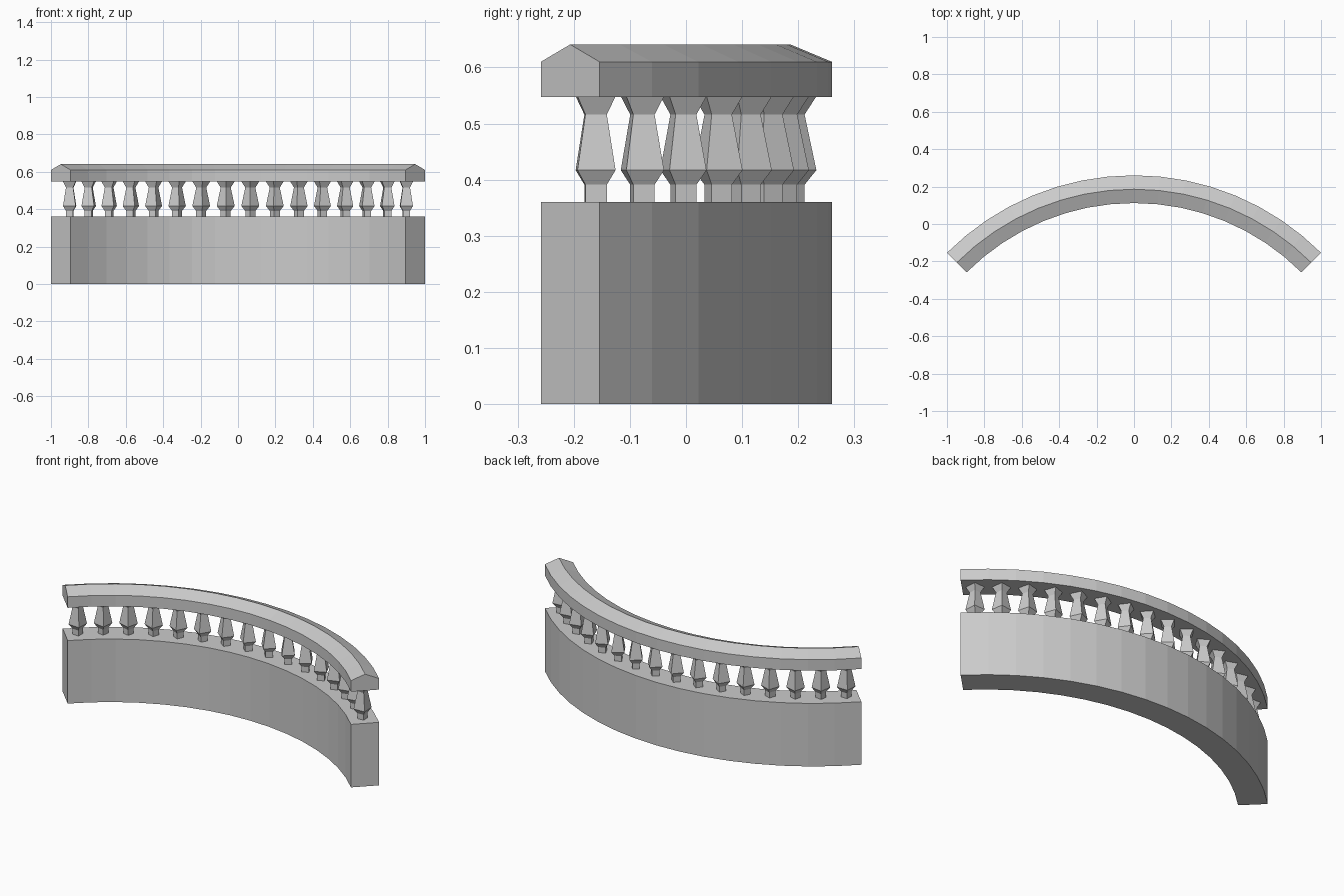
import bpy, bmesh
from math import sin, cos, pi, radians

if "Cube" in bpy.data.objects:
    bpy.data.objects.remove(bpy.data.objects["Cube"])

SEGMENTS = 16
CENTRE_Y = -1.154            # centre of the quarter-circle sweep
R_IN, R_MID, R_OUT = 1.266, 1.340, 1.4142


def finish(bm, name):
    bmesh.ops.recalc_face_normals(bm, faces=bm.faces)
    mesh = bpy.data.meshes.new(name)
    bm.to_mesh(mesh)
    bm.free()
    obj = bpy.data.objects.new(name, mesh)
    bpy.context.collection.objects.link(obj)
    return obj


def polar(r, a, z):
    return (r * sin(a), CENTRE_Y + r * cos(a), z)


def loft(bm, rings):
    """Skin closed rings of points and cap both ends."""
    vs = [[bm.verts.new(p) for p in ring] for ring in rings]
    n = len(vs[0])
    for a, b in zip(vs, vs[1:]):
        for i in range(n):
            j = (i + 1) % n
            bm.faces.new((a[i], a[j], b[j], b[i]))
    bm.faces.new(vs[0])
    bm.faces.new(vs[-1])


def arc_sweep(name, profile):
    bm = bmesh.new()
    angles = [radians(-45 + 90 * i / SEGMENTS) for i in range(SEGMENTS + 1)]
    loft(bm, [[polar(r, a, z) for r, z in profile] for a in angles])
    return finish(bm, name)


# Solid curved wall
arc_sweep("base_wall", [(R_IN, 0), (R_OUT, 0), (R_OUT, 0.36), (R_IN, 0.36)])

# Handrail with a ridged top
arc_sweep("handrail", [(R_IN, 0.547), (R_OUT, 0.547), (R_OUT, 0.61),
                       (R_MID, 0.641), (R_IN, 0.61)])

# Four-sided balusters, one at the middle of each segment, corners facing outward
profile = [(0.027, 0.36), (0.027, 0.391), (0.048, 0.417), (0.027, 0.516), (0.047, 0.547)]
for i in range(SEGMENTS):
    a = radians(-45 + 90 * (i + 0.5) / SEGMENTS)
    cx, cy, _ = polar(R_MID, a, 0)
    bm = bmesh.new()
    loft(bm, [[(cx + r * sin(a + k * pi / 2), cy + r * cos(a + k * pi / 2), z)
               for k in range(4)] for r, z in profile])
    finish(bm, f"baluster_{i + 1}")
